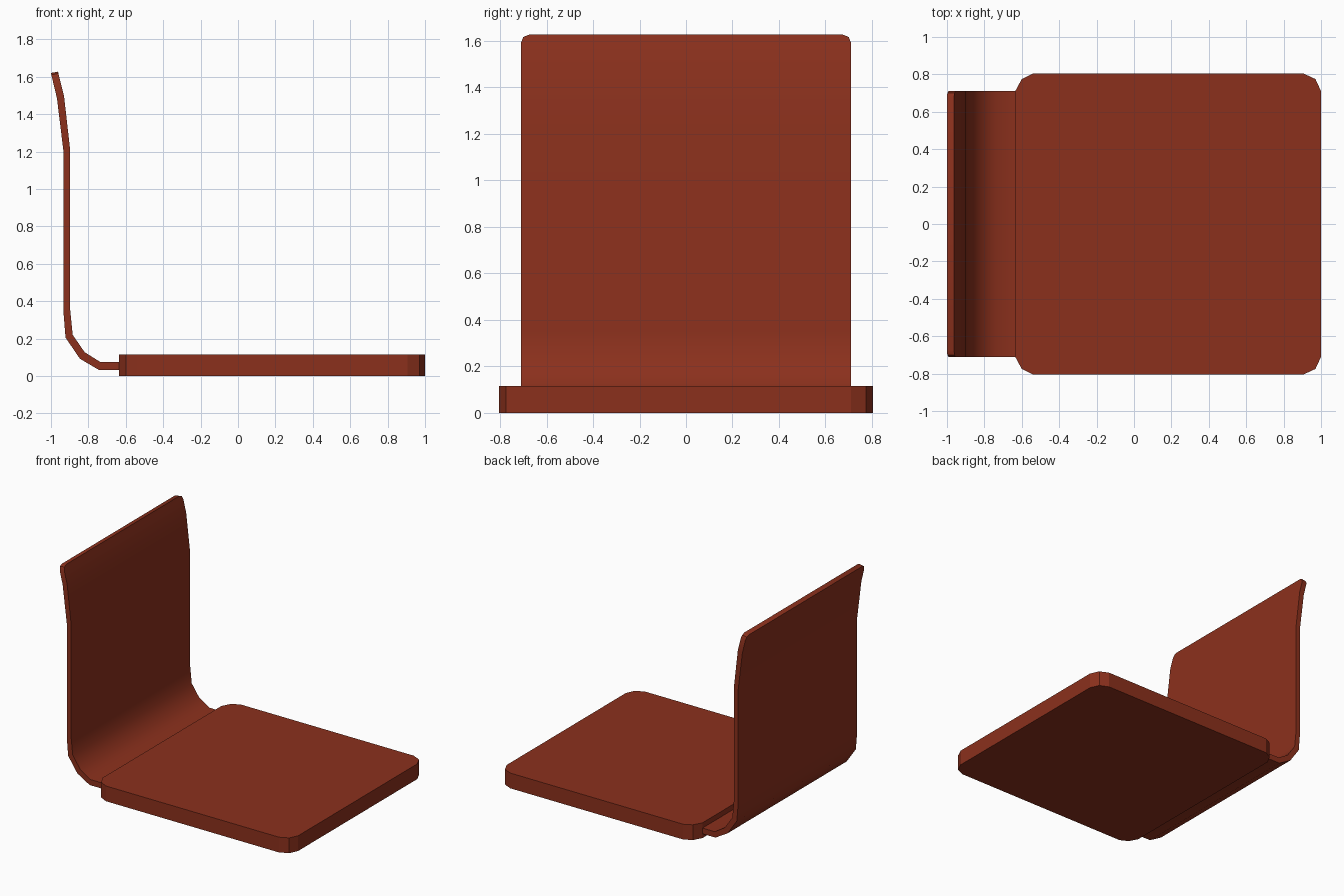
import bpy, bmesh, math

if "Cube" in bpy.data.objects:
    bpy.data.objects.remove(bpy.data.objects["Cube"])

mat = bpy.data.materials.new("red_brown")
mat.diffuse_color = (0.26, 0.03, 0.012, 1)
mat.use_nodes = True
mat.node_tree.nodes["Principled BSDF"].inputs["Base Color"].default_value = mat.diffuse_color


def make_object(name, bm):
    bmesh.ops.recalc_face_normals(bm, faces=bm.faces[:])
    mesh = bpy.data.meshes.new(name)
    bm.to_mesh(mesh)
    bm.free()
    mesh.materials.append(mat)
    obj = bpy.data.objects.new(name, mesh)
    bpy.context.collection.objects.link(obj)
    return obj


# Seat: slab with clipped round corners
half = [(-0.635, 0.71), (-0.60, 0.775), (-0.54, 0.805),
        (0.905, 0.805), (0.97, 0.775), (1.0, 0.71)]
outline = half + [(x, -y) for x, y in reversed(half)]
bm = bmesh.new()
face = bm.faces.new([bm.verts.new((x, y, 0)) for x, y in outline])
slab = bmesh.ops.extrude_face_region(bm, geom=[face])
bmesh.ops.translate(bm, vec=(0, 0, 0.115),
                    verts=[v for v in slab["geom"] if isinstance(v, bmesh.types.BMVert)])
make_object("seat", bm)

# Backrest: bent sheet, rows of (outer x, outer z, inner x, inner z, half width)
rows = [(-0.63, 0.032, -0.63, 0.075, 0.71),
        (-0.743, 0.032, -0.737, 0.075, 0.71),
        (-0.845, 0.092, -0.820, 0.127, 0.71),
        (-0.922, 0.205, -0.884, 0.220, 0.71),
        (-0.933, 0.340, -0.897, 0.350, 0.71),
        (-0.933, 1.200, -0.897, 1.205, 0.71),
        (-0.968, 1.485, -0.930, 1.495, 0.71),
        (-0.992, 1.585, -0.954, 1.592, 0.71),
        (-0.998, 1.610, -0.960, 1.617, 0.70),
        (-1.000, 1.620, -0.962, 1.627, 0.675)]
bm = bmesh.new()
loops = [[bm.verts.new(p) for p in ((xo, -w, zo), (xo, w, zo), (xi, w, zi), (xi, -w, zi))]
         for xo, zo, xi, zi, w in rows]
for a, b in zip(loops, loops[1:]):
    for i in range(4):
        j = (i + 1) % 4
        bm.faces.new((a[i], a[j], b[j], b[i]))
bm.faces.new(loops[0])
bm.faces.new(loops[-1])
back = make_object("backrest", bm)

bpy.context.view_layer.objects.active = back
back.select_set(True)
bpy.ops.object.shade_smooth_by_angle(angle=math.radians(40))
